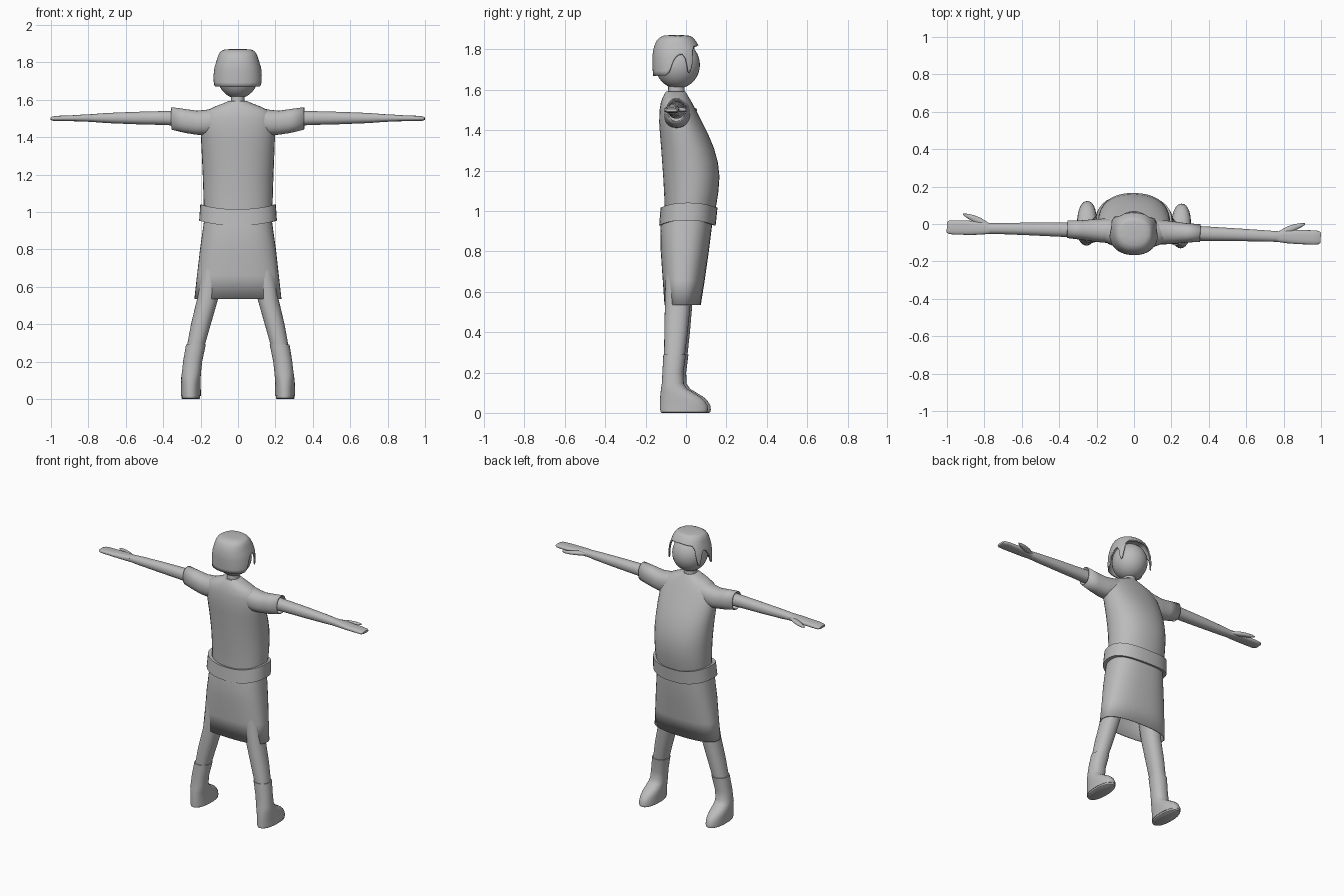
import bpy, bmesh, math

grey = bpy.data.materials.new("plain grey")
grey.diffuse_color = (0.5, 0.5, 0.5, 1)
TURN = -0.028      # the whole figure is turned slightly about z


def finish(name, bm, mirror=False, thick=0, angle=45):
    bmesh.ops.recalc_face_normals(bm, faces=bm.faces)
    me = bpy.data.meshes.new(name)
    bm.to_mesh(me)
    bm.free()
    ob = bpy.data.objects.new(name, me)
    bpy.context.collection.objects.link(ob)
    me.materials.append(grey)
    ob.rotation_euler.z = TURN
    if thick:
        m = ob.modifiers.new("thickness", 'SOLIDIFY')
        m.thickness = thick
    if mirror:
        m = ob.modifiers.new("mirror", 'MIRROR')
        m.use_mirror_merge = False
    bpy.ops.object.select_all(action='DESELECT')
    ob.select_set(True)
    bpy.context.view_layer.objects.active = ob
    bpy.ops.object.shade_smooth_by_angle(angle=math.radians(angle))
    return ob


def loft(name, rings, axis='Z', n=28, power=2.2, caps=(True, True), wave=0, **kw):
    """Rings are (position, centre a, centre b, radius a, radius b)."""
    bm = bmesh.new()
    loops = []
    for t, ca, cb, ra, rb in rings:
        loop = []
        for i in range(n):
            w = 2 * math.pi * i / n
            c, s = math.cos(w), math.sin(w)
            a = ca + ra * math.copysign(abs(c) ** (2 / power), c)
            b = cb + rb * math.copysign(abs(s) ** (2 / power), s)
            loop.append(bm.verts.new((a, b, t + wave * c * c) if axis == 'Z' else (t, a, b)))
        loops.append(loop)
    for p, q in zip(loops, loops[1:]):
        for i in range(n):
            j = (i + 1) % n
            bm.faces.new((p[i], p[j], q[j], q[i]))
    if caps[0]:
        bm.faces.new(loops[0])
    if caps[1]:
        bm.faces.new(loops[-1])
    return finish(name, bm, **kw)


def body(rows):
    """Rows (z, back y, front y, half width) to rings centred on x = 0."""
    return [(z, 0, (a + b) / 2, w, (b - a) / 2) for z, a, b, w in rows]


# Shirt torso with a full belly
loft("shirt_torso", body([
    (0.96, -0.105, 0.135, 0.178), (1.04, -0.106, 0.152, 0.184),
    (1.10, -0.109, 0.161, 0.186), (1.17, -0.113, 0.166, 0.188),
    (1.24, -0.118, 0.158, 0.191), (1.31, -0.123, 0.139, 0.194),
    (1.38, -0.129, 0.110, 0.197), (1.44, -0.133, 0.080, 0.198),
    (1.50, -0.131, 0.049, 0.190), (1.54, -0.124, 0.028, 0.168),
    (1.565, -0.114, 0.013, 0.118), (1.58, -0.106, 0.004, 0.078),
    (1.592, -0.098, -0.004, 0.052)]), n=36)

# Short sleeves, open at the end
loft("sleeve", [(0.10, -0.04, 1.490, 0.066, 0.070), (0.17, -0.04, 1.478, 0.064, 0.068),
                (0.22, -0.04, 1.477, 0.059, 0.064), (0.28, -0.04, 1.486, 0.052, 0.064),
                (0.355, -0.038, 1.500, 0.047, 0.060)],
     'X', caps=(True, False), mirror=True, thick=0.006)

# Bare arms ending in mitten hands
loft("arm", [(0.25, -0.04, 1.50, 0.042, 0.042), (0.40, -0.041, 1.502, 0.038, 0.037),
             (0.55, -0.042, 1.502, 0.034, 0.033), (0.70, -0.044, 1.502, 0.030, 0.027),
             (0.79, -0.046, 1.502, 0.028, 0.020)], 'X', mirror=True)
loft("hand", [(0.77, -0.046, 1.502, 0.028, 0.021), (0.82, -0.045, 1.502, 0.035, 0.019),
              (0.88, -0.045, 1.501, 0.038, 0.016), (0.96, -0.045, 1.500, 0.038, 0.014),
              (0.988, -0.045, 1.499, 0.036, 0.012), (1.0, -0.045, 1.499, 0.028, 0.007)],
     'X', power=2.6, mirror=True)
loft("thumb", [(0.77, -0.03, 1.502, 0.010, 0.010), (0.82, -0.012, 1.502, 0.022, 0.013),
               (0.86, 0.006, 1.501, 0.018, 0.012), (0.895, 0.019, 1.500, 0.011, 0.009),
               (0.915, 0.026, 1.500, 0.004, 0.004)], 'X', n=14, mirror=True)

# Belt, rising over the hips
loft("belt", body([(1.010, -0.105, 0.140, 0.180), (1.015, -0.126, 0.156, 0.202),
                   (0.928, -0.133, 0.147, 0.208), (0.930, -0.110, 0.130, 0.180)]),
     n=40, power=2.4, caps=(False, False), wave=0.026, angle=30)

# Skirt, hollow and open below
loft("skirt", body([(0.98, -0.116, 0.130, 0.178), (0.92, -0.127, 0.128, 0.186),
                    (0.80, -0.125, 0.113, 0.203), (0.66, -0.115, 0.093, 0.219),
                    (0.535, -0.106, 0.073, 0.233)]),
     n=40, power=2.5, caps=(True, False), thick=0.006)

# Legs
loft("leg", [(0.92, 0.10, -0.01, 0.072, 0.08), (0.72, 0.13, -0.025, 0.064, 0.072),
             (0.53, 0.163, -0.037, 0.056, 0.063), (0.40, 0.197, -0.044, 0.053, 0.058),
             (0.26, 0.230, -0.052, 0.046, 0.050)], mirror=True)

# Boots with a cuff and a rounded toe
loft("boot", [(z, xc, (a + b) / 2, w, (b - a) / 2) for z, xc, w, a, b in [
    (0.290, 0.224, 0.053, -0.106, 0.006), (0.20, 0.241, 0.051, -0.110, -0.006),
    (0.145, 0.247, 0.051, -0.113, -0.004), (0.12, 0.250, 0.052, -0.117, 0.012),
    (0.10, 0.251, 0.052, -0.119, 0.045), (0.08, 0.252, 0.053, -0.121, 0.078),
    (0.06, 0.252, 0.053, -0.122, 0.100), (0.035, 0.252, 0.053, -0.123, 0.114),
    (0.015, 0.252, 0.053, -0.123, 0.116)]], mirror=True)
loft("sole", [(0.016, 0.252, -0.003, 0.050, 0.117), (0.004, 0.252, -0.003, 0.050, 0.116),
              (0.0, 0.252, -0.003, 0.045, 0.109)], mirror=True)

# Neck
loft("neck", body([(1.55, -0.095, 0.00, 0.045), (1.60, -0.088, -0.008, 0.036),
                   (1.65, -0.088, -0.008, 0.036)]))

# Head
bm = bmesh.new()
bmesh.ops.create_uvsphere(bm, u_segments=32, v_segments=20, radius=1)
for v in bm.verts:
    v.co = (v.co.x * 0.108, v.co.y * 0.111 - 0.042, v.co.z * 0.117 + 1.724)
finish("head", bm)

# Hair cap: (z, back y, front y, half width) sections, cut off at a hairline
SECTIONS = [(1.66, -0.163, 0.070, 0.130), (1.72, -0.166, 0.079, 0.131),
            (1.77, -0.166, 0.078, 0.125), (1.81, -0.160, 0.068, 0.113),
            (1.84, -0.148, 0.050, 0.103), (1.858, -0.133, 0.035, 0.092),
            (1.868, -0.112, 0.020, 0.074), (1.871, -0.080, -0.02, 0.035)]


def section(z):
    for p, q in zip(SECTIONS, SECTIONS[1:]):
        if z <= q[0]:
            f = (z - p[0]) / (q[0] - p[0])
            return [u + (v - u) * f for u, v in zip(p, q)][1:]
    return SECTIONS[-1][1:]


# Hairline heights by angle from the face: fringe, side lock, ear arch, nape
LINE = [(0, 1.822), (42, 1.815), (50, 1.79), (54, 1.70), (60, 1.682), (65, 1.695), (70, 1.75),
        (78, 1.778), (88, 1.772), (96, 1.74), (103, 1.69), (112, 1.672), (180, 1.668)]


def hairline(deg):
    for p, q in zip(LINE, LINE[1:]):
        if deg <= q[0]:
            return p[1] + (q[1] - p[1]) * (deg - p[0]) / (q[0] - p[0])
    return LINE[-1][1]


bm = bmesh.new()
N, ROWS = 96, 14
grid = []
for i in range(N):
    w = 2 * math.pi * i / N
    deg = math.degrees(w)
    low = hairline(min(deg, 360 - deg))
    s, c = math.sin(w), math.cos(w)
    col = []
    for k in range(ROWS + 1):
        z = 1.871 - (1.871 - low) * (1 - k / ROWS) ** 1.6
        back, front, half = section(z)
        x = half * math.copysign(abs(s) ** 0.87, s)
        y = (back + front) / 2 + (front - back) / 2 * math.copysign(abs(c) ** 0.87, c)
        col.append(bm.verts.new((x, y, z)))
    grid.append(col)
for i in range(N):
    p, q = grid[i], grid[(i + 1) % N]
    for k in range(ROWS):
        bm.faces.new((p[k], q[k], q[k + 1], p[k + 1]))
bm.faces.new([col[-1] for col in grid])
finish("hair", bm, thick=0.008)
